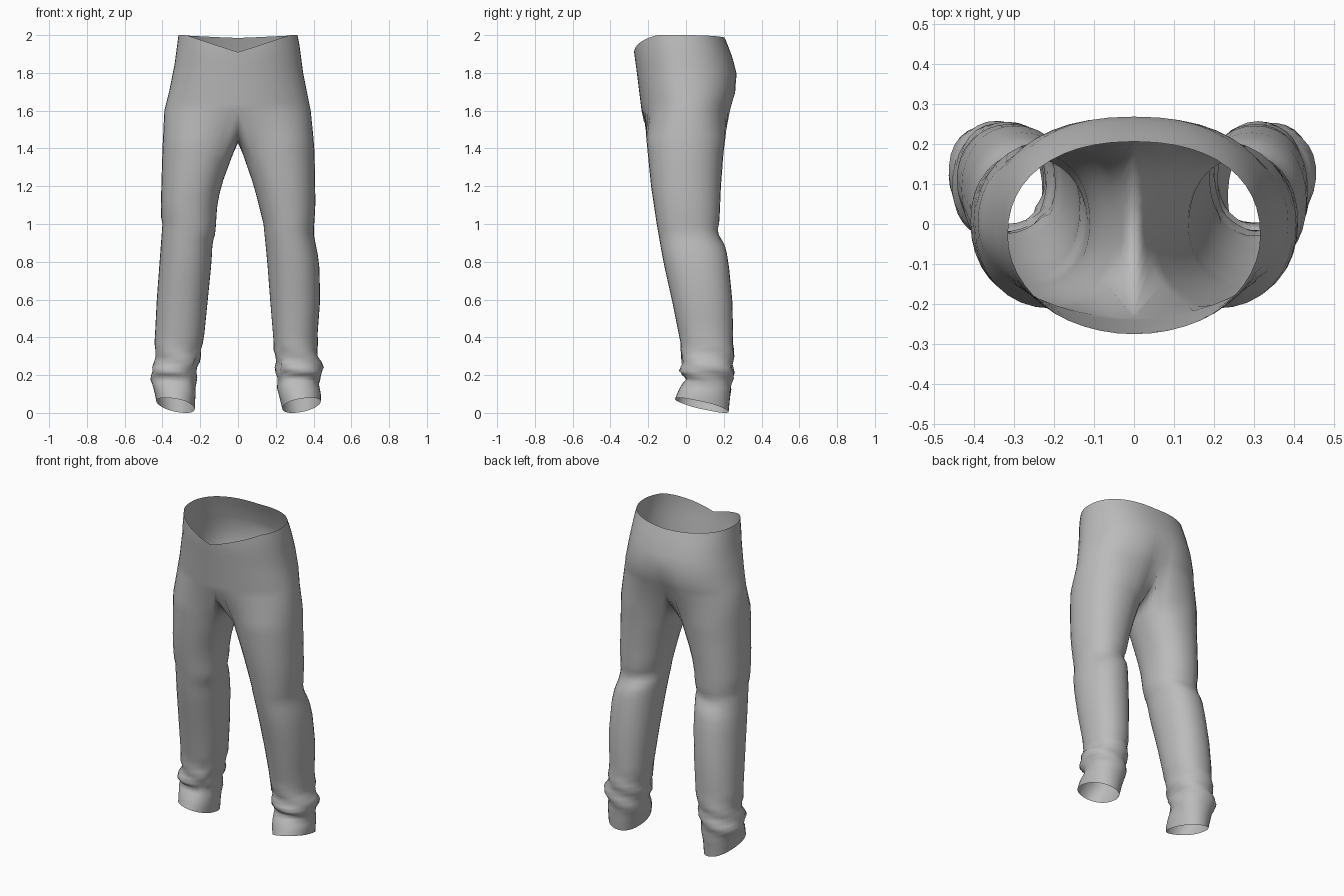
import bpy, bmesh, math

if "Cube" in bpy.data.objects:
    bpy.data.objects.remove(bpy.data.objects["Cube"])

# Silhouette tables: (height, value)
OUTER = {1: [(0, .435), (.1, .44), (.16, .425), (.23, .455), (.3, .425), (.4, .42), (.6, .435), (.8, .43), (.95, .4),
             (1.1, .41), (1.4, .405), (1.6, .385), (1.8, .345), (1.95, .325), (2, .315)],
         -1: [(0, .42), (.1, .44), (.2, .465), (.27, .44), (.4, .44), (.6, .43), (.8, .415), (1, .4), (1.05, .41),
              (1.4, .4), (1.6, .39), (1.7, .365), (1.85, .335), (2, .315)]}
INNER = {1: [(0, .24), (.12, .21), (.3, .195), (.6, .17), (.8, .155), (1, .135), (1.2, .085), (1.43, .005)],
         -1: [(0, .23), (.2, .22), (.3, .2), (.4, .18), (.8, .14), (.9, .135), (.95, .12), (1.1, .11), (1.2, .09), (1.43, .005)]}
FRONT = [(.07, -.06), (.13, -.035), (.18, 0), (.22, -.03), (.3, -.02), (.4, -.035), (.6, -.075), (.8, -.12),
         (1, -.155), (1.2, -.185), (1.4, -.205), (1.5, -.215), (1.6, -.235), (1.8, -.26), (1.91, -.275)]
BACK = [(0, .225), (.1, .235), (.2, .25), (.4, .25), (.6, .245), (.8, .225), (.9, .205), (.97, .175), (1.2, .185),
        (1.4, .2), (1.5, .215), (1.6, .24), (1.7, .268), (1.8, .268), (1.9, .24), (2, .2)]

N_OUT, N_IN = 24, 10           # ring segments: outer arc, inner thigh arc
FORK = math.radians(135)       # leg angle where the outer arc meets the centre seam
Z_TRUNK = 1.6


def lookup(table, z):
    if z <= table[0][0]:
        return table[0][1]
    for (z0, a), (z1, b) in zip(table, table[1:]):
        if z <= z1:
            return a + (b - a) * (z - z0) / (z1 - z0)
    return table[-1][1]


def power(v, p):
    return math.copysign(abs(v) ** p, v)


def trunk_point(s, phi, t):
    """Half section of the hips; t runs from 0 at the crotch level to 1 at the waist."""
    c, n = math.cos(phi), math.sin(phi)
    top = 1.91 + .09 * min(1, 1.15 * c) if n < 0 else 1.985 + .015 * c
    z = Z_TRUNK + (top - Z_TRUNK) * t
    mid = -.03 * t
    y_end = lookup(BACK if n > 0 else FRONT, z)
    x = lookup(OUTER[s], z) * max(0, c) ** (.85 if n > 0 else 1)
    y = mid + (y_end - mid) * abs(n) ** (.88 if n > 0 else 1)
    if n > 0:                  # cleft along the back seam
        y -= .03 * math.exp(-(x / .06) ** 2) * max(0, 1 - t * 2)
    return (s * x, y, z)


def leg_point(s, theta, base):
    c, n = math.cos(theta), math.sin(theta)
    hem = max(0, 1 - base / .25)                     # slanted hem
    z = base + hem * (.04 - .035 * n + .02 * c)
    if base > 1:                                     # inner thigh follows the crotch
        z -= .09 * max(0, -c) * (base - 1) / .45
    xo, xi = lookup(OUTER[s], z), lookup(INNER[s], z)
    f, b = lookup(FRONT, z), lookup(BACK, z)
    k = 1.0
    if .08 < base < .4:                              # bunched folds at the ankle
        k += .06 * math.sin(math.pi * (base - .08) / .32) * math.sin(55 * base + 2.5 * theta * s)
    knee = math.exp(-((base - .94 + .04 * c) / .04) ** 2) * max(0, n)
    k -= .08 * knee                                  # crease behind the knee
    x = (xo + xi) / 2 + (xo - xi) / 2 * power(c, .92) * k
    y = (f + b) / 2 + (b - f) / 2 * power(n, .92) * k
    return (s * max(x, .004), y, z)


def add_half(bm, s):
    def skin(a, b, closed):
        n = len(a)
        for i in range(n if closed else n - 1):
            j = (i + 1) % n
            quad = [a[i], a[j], b[j], b[i]]
            bm.faces.new(quad if s > 0 else quad[::-1])

    # Hips, from the waist down to the crotch level
    steps = [1, .88, .75, .62, .5, .37, .25, .12, 0]
    rows = [[bm.verts.new(trunk_point(s, math.pi * (i / N_OUT - .5), t)) for i in range(N_OUT + 1)]
            for t in steps]
    for upper, lower in zip(rows, rows[1:]):
        skin(lower, upper, False)

    # Crotch seam, hanging between the back and front centre points
    hip = rows[-1]
    yf, yb = hip[0].co.y, hip[-1].co.y
    seam = []
    for i in range(1, N_IN):
        a = math.pi * i / N_IN
        seam.append(bm.verts.new((0, (yf + yb) / 2 + (yb - yf) / 2 * math.cos(a),
                                  Z_TRUNK - .17 * math.sin(a))))
    prev = hip + seam

    # Leg, from the crotch down to the hem
    angles = [-FORK + 2 * FORK * i / N_OUT for i in range(N_OUT + 1)]
    angles += [FORK + (2 * math.pi - 2 * FORK) * i / N_IN for i in range(1, N_IN)]
    for base in (1.46, 1.38, 1.29, 1.2, 1.11, 1.04, 1, .97, .94, .91, .88, .84, .77, .68, .59, .5, .42,
                 .37, .33, .3, .27, .24, .21, .18, .15, .12, .08, .04, 0):
        ring = [bm.verts.new(leg_point(s, a, base)) for a in angles]
        skin(ring, prev, True)
        prev = ring


# Trousers: both halves joined along the centre seam
bm = bmesh.new()
for side in (1, -1):
    add_half(bm, side)
bmesh.ops.remove_doubles(bm, verts=bm.verts, dist=.0005)
mesh = bpy.data.meshes.new("trousers")
bm.to_mesh(mesh)
bm.free()
mesh.shade_smooth()
trousers = bpy.data.objects.new("trousers", mesh)
bpy.context.collection.objects.link(trousers)

# Cloth colour
cloth = bpy.data.materials.new("grey cloth")
cloth.diffuse_color = (.5, .5, .5, 1)
cloth.use_nodes = True
cloth.node_tree.nodes["Principled BSDF"].inputs["Base Color"].default_value = cloth.diffuse_color
mesh.materials.append(cloth)
